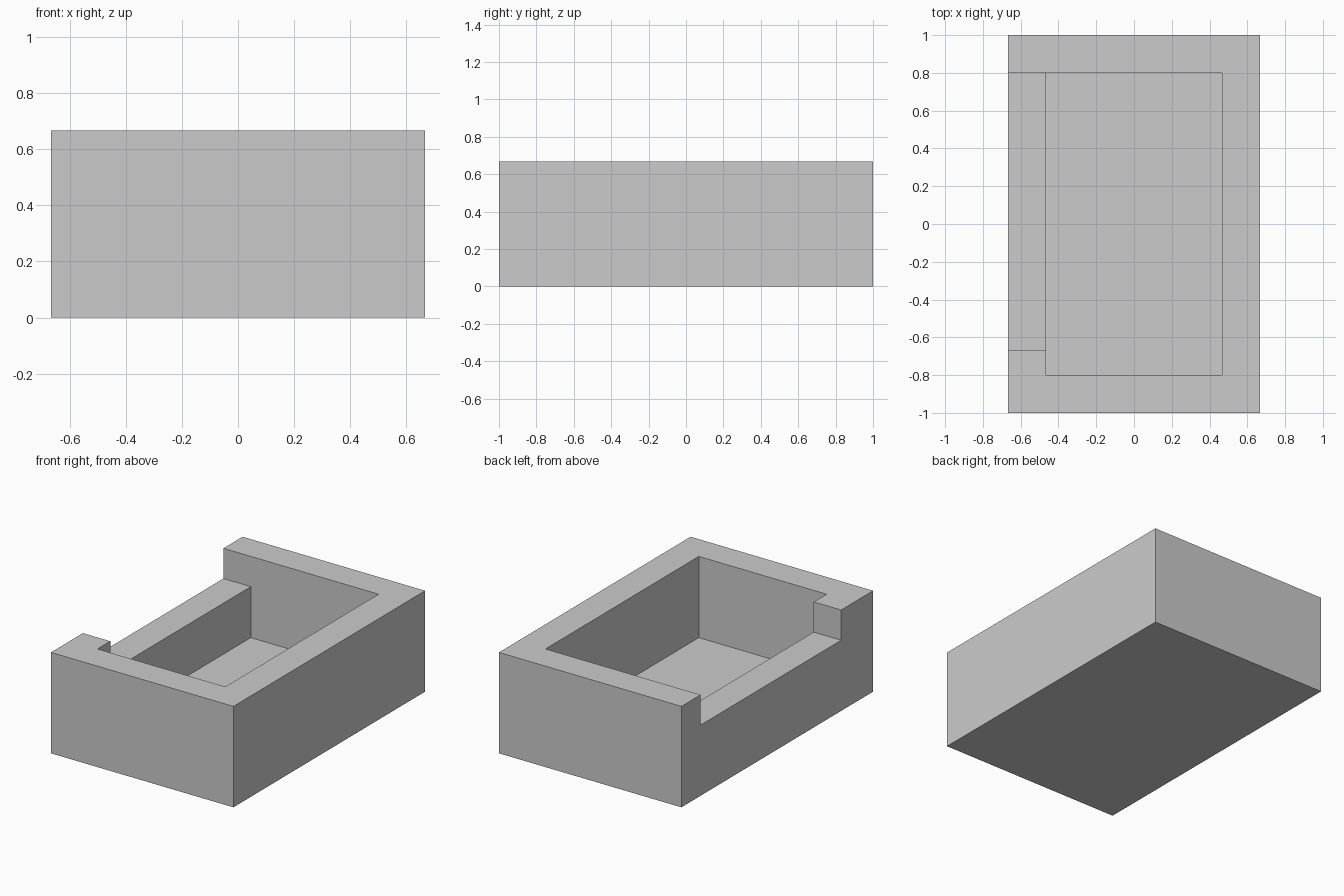
import bpy

if "Cube" in bpy.data.objects:
    bpy.data.objects.remove(bpy.data.objects["Cube"])

HALF_X, HALF_Y, HEIGHT = 2 / 3, 1.0, 2 / 3
WALL, FLOOR, NOTCH_Z = 0.2, 0.13, 0.467


def box(name, lo, hi):
    """Axis-aligned box between two corners."""
    centre = [(a + b) / 2 for a, b in zip(lo, hi)]
    bpy.ops.mesh.primitive_cube_add(size=1, location=centre)
    obj = bpy.context.object
    obj.name = name
    obj.scale = [b - a for a, b in zip(lo, hi)]
    bpy.ops.object.transform_apply(location=True, rotation=False, scale=True)
    return obj


def cut(target, cutter):
    """Subtract a cutter and remove it."""
    mod = target.modifiers.new(cutter.name, 'BOOLEAN')
    mod.operation = 'DIFFERENCE'
    mod.solver = 'EXACT'
    mod.object = cutter
    bpy.context.view_layer.objects.active = target
    bpy.ops.object.modifier_apply(modifier=mod.name)
    bpy.data.objects.remove(cutter)


# Solid outer block
tray = box("open_tray", (-HALF_X, -HALF_Y, 0), (HALF_X, HALF_Y, HEIGHT))

# Main cavity
inner_x, inner_y = HALF_X - WALL, HALF_Y - WALL
cut(tray, box("cavity_cutter", (-inner_x, -inner_y, FLOOR), (inner_x, inner_y, 1)))

# Lowered stretch of the left wall, flush with the back cavity wall
cut(tray, box("notch_cutter", (-1, -HALF_Y * 2 / 3, NOTCH_Z), (-0.3, inner_y, 1)))
